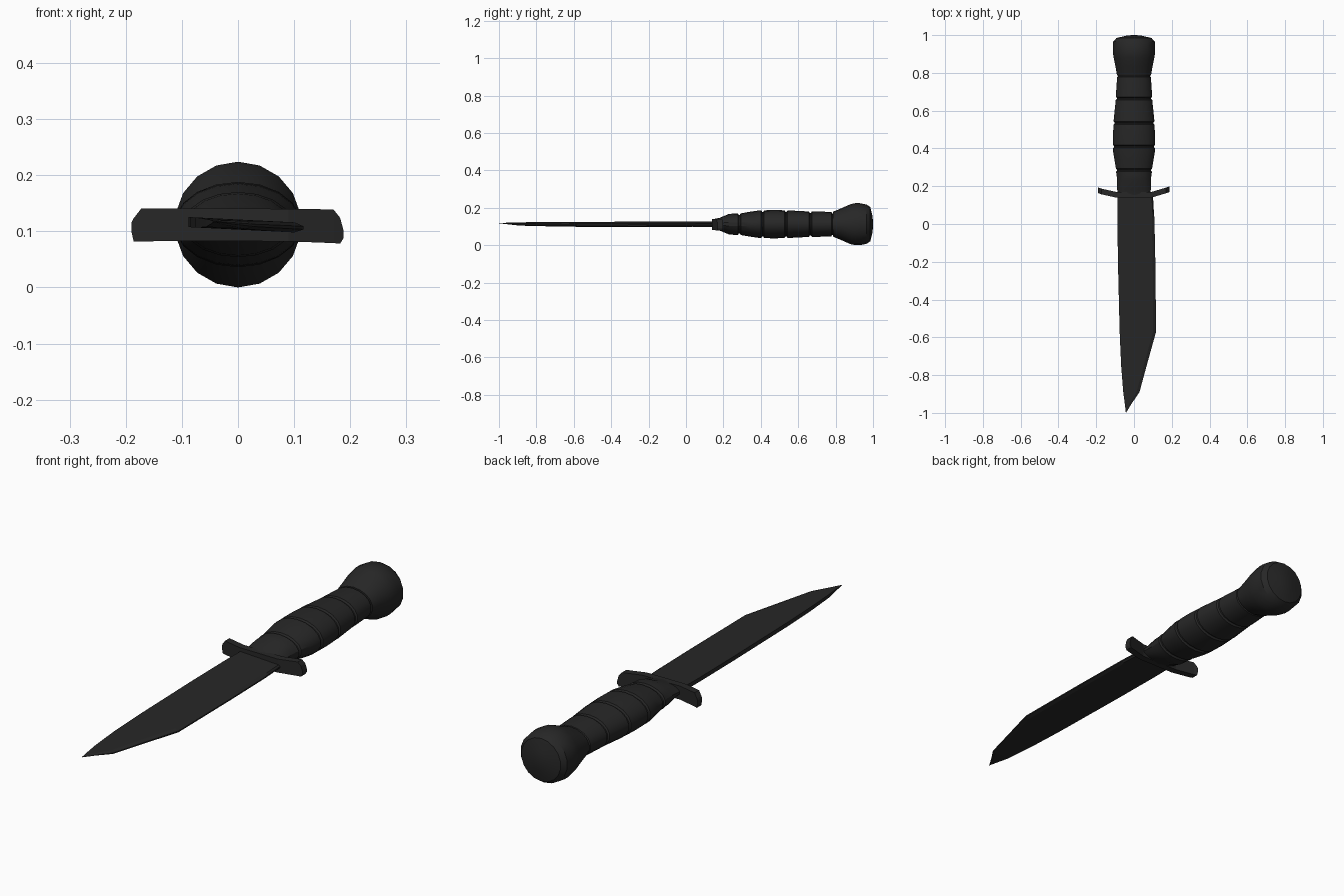
import bpy, bmesh
from math import sin, cos, pi

CZ = 0.112  # height of the knife axis

mat = bpy.data.materials.new("blackened")
mat.diffuse_color = (0.02, 0.02, 0.02, 1)


def loft(name, rings, smooth=None):
    """Skin a list of equal-length rings and cap both ends."""
    bm = bmesh.new()
    vs = [[bm.verts.new(p) for p in r] for r in rings]
    n = len(rings[0])
    for a, b in zip(vs, vs[1:]):
        for i in range(n):
            j = (i + 1) % n
            bm.faces.new((a[i], a[j], b[j], b[i]))
    bm.faces.new(vs[0])
    bm.faces.new(vs[-1])
    bmesh.ops.remove_doubles(bm, verts=bm.verts, dist=0.0002)
    bmesh.ops.recalc_face_normals(bm, faces=bm.faces)
    me = bpy.data.meshes.new(name)
    bm.to_mesh(me)
    bm.free()
    ob = bpy.data.objects.new(name, me)
    bpy.context.collection.objects.link(ob)
    me.materials.append(mat)
    if smooth:
        bpy.ops.object.select_all(action='DESELECT')
        ob.select_set(True)
        bpy.context.view_layer.objects.active = ob
        bpy.ops.object.shade_smooth_by_angle(angle=smooth)
    return ob


def oval(y, rx, rz, n=18):
    return [(rx * sin(2 * pi * i / n), y, CZ + rz * cos(2 * pi * i / n)) for i in range(n)]


# Grip: oval segments separated by shallow grooves (y, half width, half height)
def groove(y, rx, rz):
    return [(y - 0.008, rx, rz), (y - 0.003, rx - 0.006, rz - 0.008),
            (y + 0.003, rx - 0.006, rz - 0.008), (y + 0.008, rx, rz)]


grip = [(0.15, 0.088, 0.028), (0.18, 0.09, 0.034), (0.23, 0.092, 0.055), (0.26, 0.093, 0.057)]
grip += groove(0.285, 0.097, 0.058) + [(0.34, 0.105, 0.066), (0.38, 0.112, 0.072)]
grip += groove(0.41, 0.113, 0.074) + [(0.47, 0.113, 0.076)]
grip += groove(0.535, 0.11, 0.074) + [(0.6, 0.104, 0.071)]
grip += groove(0.665, 0.098, 0.068) + [(0.73, 0.094, 0.067)]
grip += groove(0.785, 0.091, 0.065)
loft("grip", [oval(*g) for g in grip], pi / 6)

# Pommel: flares from the oval grip to a round cap
pommel = [(0.785, 0.091, 0.066), (0.83, 0.099, 0.085), (0.88, 0.109, 0.107),
          (0.905, 0.113, 0.112), (0.93, 0.113, 0.112), (0.965, 0.112, 0.105),
          (0.985, 0.094, 0.092), (0.997, 0.04, 0.045), (1.0, 0.012, 0.012)]
loft("pommel", [oval(*p) for p in pommel], pi / 6)

# Guard: flat bar with both ends swept back (x, y centre, bottom z, top z)
guard = [(-0.19, 0.178, 0.1, 0.115), (-0.186, 0.177, 0.082, 0.123), (-0.172, 0.172, 0.082, 0.141),
         (-0.09, 0.154, 0.083, 0.141), (0.09, 0.154, 0.082, 0.14), (0.17, 0.178, 0.079, 0.139),
         (0.182, 0.182, 0.078, 0.124), (0.188, 0.184, 0.088, 0.102)]
loft("guard", [[(x, y - 0.015, a), (x, y + 0.015, a), (x, y + 0.015, b), (x, y - 0.015, b)]
               for x, y, a, b in guard])


# Blade: slightly rolled slab with a bevelled cutting edge on the +x side
def section(y, xl, xr, t, bevel, lift=0.0):
    def z(x):
        return CZ - 0.05 * x + lift
    xb = xr - bevel
    return [(xl, y, z(xl) + t), (xb, y, z(xb) + t), (xr, y, z(xr) + t * 0.3),
            (xr, y, z(xr) - t * 0.3), (xb, y, z(xb) - t), (xl, y, z(xl) - t)]


blade = [(0.16, -0.086, 0.1, 0.009, 0.006), (0.05, -0.088, 0.106, 0.009, 0.006),
         (0.035, -0.088, 0.108, 0.009, 0.014), (-0.2, -0.085, 0.113, 0.009, 0.014),
         (-0.57, -0.076, 0.117, 0.009, 0.016), (-0.75, -0.068, 0.067, 0.0085, 0.016),
         (-0.89, -0.057, 0.029, 0.007, 0.016), (-0.95, -0.049, -0.012, 0.004, 0.01, 0.002),
         (-1.0, -0.043, -0.0425, 0.0005, 0.0001, 0.003)]
loft("blade", [section(*s) for s in blade])
